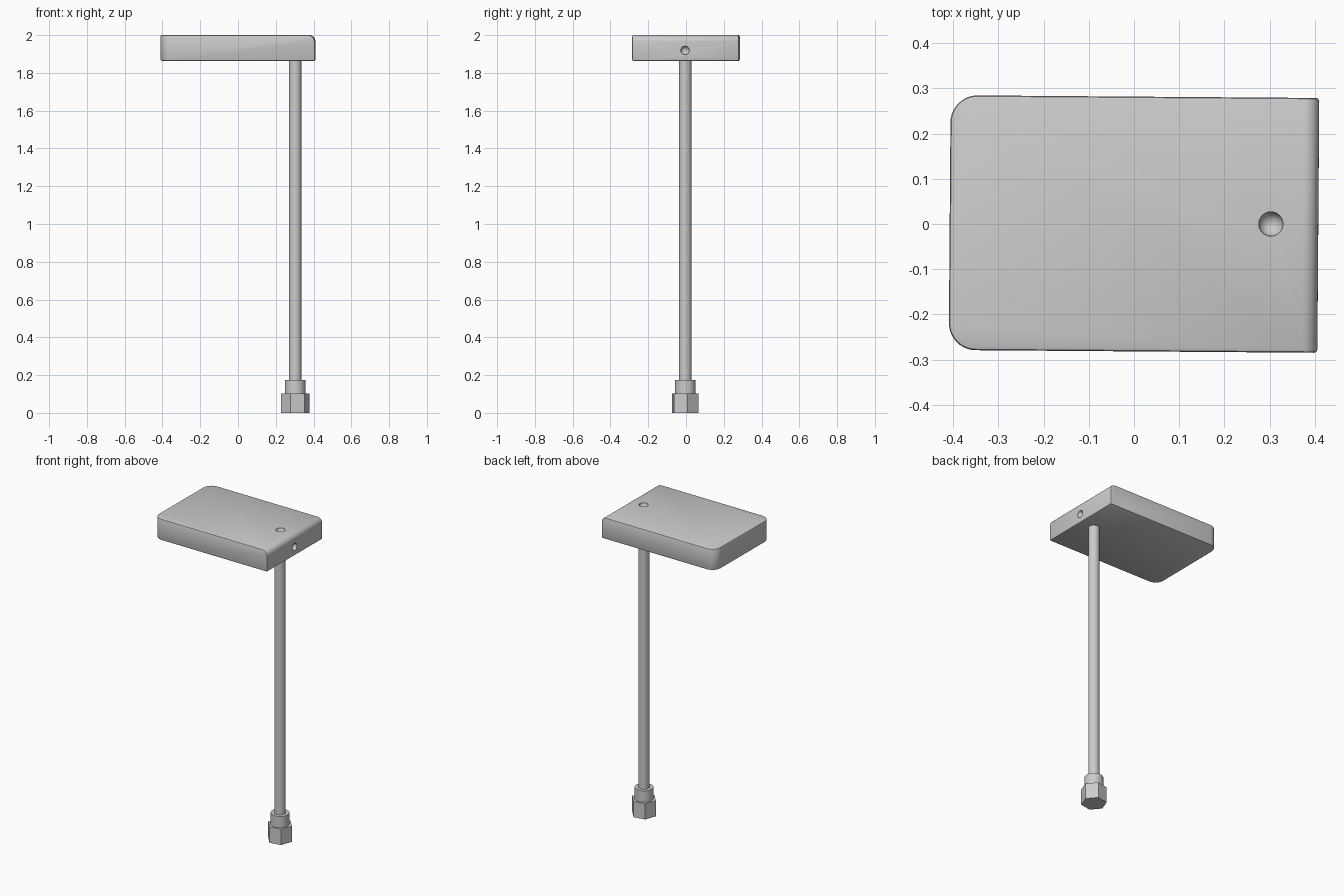
import bpy, bmesh, math

if "Cube" in bpy.data.objects:
    bpy.data.objects.remove(bpy.data.objects["Cube"])

POST_X, POST_Y = 0.303, -0.004


def activate(ob):
    bpy.ops.object.select_all(action='DESELECT')
    ob.select_set(True)
    bpy.context.view_layer.objects.active = ob


def apply_all(ob):
    activate(ob)
    for m in list(ob.modifiers):
        bpy.ops.object.modifier_apply(modifier=m.name)


def smooth(ob, deg=30):
    activate(ob)
    bpy.ops.object.shade_smooth_by_angle(angle=math.radians(deg))


def post_part(name, radius, z0, z1, sides=48, turn=0.0):
    bpy.ops.mesh.primitive_cylinder_add(
        vertices=sides, radius=radius, depth=z1 - z0,
        location=(POST_X, POST_Y, (z0 + z1) / 2), rotation=(0, 0, turn))
    ob = bpy.context.object
    ob.name = name
    return ob


# Head block: box with two rounded rear corners and a rounded front top edge
HX, HY, Z0, Z1 = 0.408, 0.282, 1.863, 2.0
bm = bmesh.new()
bmesh.ops.create_cube(bm, size=1)
for v in bm.verts:
    v.co = (v.co.x * 2 * HX, v.co.y * 2 * HY, Z0 + (v.co.z + 0.5) * (Z1 - Z0))


def round_edges(test, radius, segments):
    edges = [e for e in bm.edges if all(test(v.co) for v in e.verts)
             and test((e.verts[0].co + e.verts[1].co) / 2)]
    bmesh.ops.bevel(bm, geom=edges, offset=radius, offset_type='OFFSET',
                    segments=segments, profile=0.5, affect='EDGES')


for side in (-1, 1):
    round_edges(lambda c: c.x < -HX + 1e-4 and c.y * side > HY - 1e-4, 0.06, 10)
round_edges(lambda c: c.x > HX - 1e-4 and c.z > Z1 - 1e-4, 0.034, 8)

mesh = bpy.data.meshes.new("head_block")
bm.to_mesh(mesh)
bm.free()
head = bpy.data.objects.new("head_block", mesh)
bpy.context.collection.objects.link(head)
head.rotation_euler.z = -0.0075
bevel = head.modifiers.new("edge_round", 'BEVEL')
bevel.width = 0.007
bevel.segments = 2
bevel.limit_method = 'ANGLE'
bevel.angle_limit = math.radians(40)

# Round dimples in the top and in the front end
cutters = []
for loc, r in (((POST_X, 0, Z1), 0.027), ((HX, -0.005, 1.919), 0.023)):
    bpy.ops.mesh.primitive_uv_sphere_add(segments=32, ring_count=17, radius=r, location=loc)
    cutter = bpy.context.object
    cutter.name = "dimple_cutter"
    cutter.hide_render = True
    cut = head.modifiers.new("dimple", 'BOOLEAN')
    cut.operation = 'DIFFERENCE'
    cut.solver = 'EXACT'
    cut.object = cutter
    cutters.append(cutter)
apply_all(head)
for cutter in cutters:
    bpy.data.objects.remove(cutter)
smooth(head)

# Post, collar and hexagonal foot nut
smooth(post_part("post", 0.033, 0.15, 1.89))
smooth(post_part("collar", 0.055, 0.08, 0.175))
post_part("foot_nut", 0.076, 0.0, 0.102, 6, math.radians(10 + 30))
